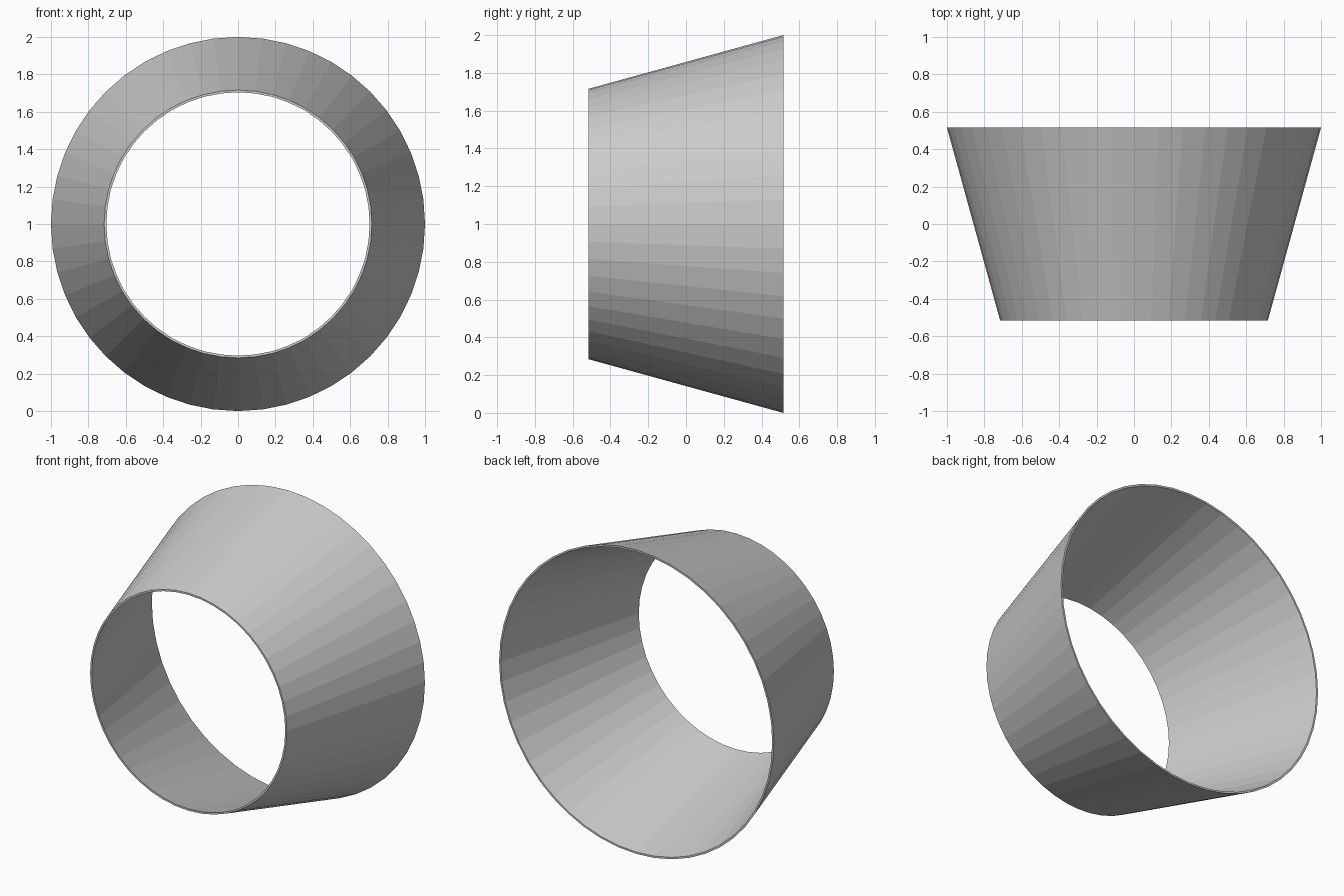
import bpy, bmesh
from math import cos, sin, tau

if "Cube" in bpy.data.objects:
    bpy.data.objects.remove(bpy.data.objects["Cube"])

SIDES = 48
# Wall cross-section as (radius, y): outer front, outer back, inner back, inner front
PROFILE = [(0.716, -0.515), (1.0, 0.515), (0.988, 0.515), (0.704, -0.515)]

# Tapered open ring, profile swept around the y axis
bm = bmesh.new()
rings = [[bm.verts.new((r * cos(tau * i / SIDES), y, 1 + r * sin(tau * i / SIDES)))
          for i in range(SIDES)] for r, y in PROFILE]
for k, ring in enumerate(rings):
    nxt = rings[(k + 1) % len(rings)]
    for i in range(SIDES):
        j = (i + 1) % SIDES
        bm.faces.new((ring[i], ring[j], nxt[j], nxt[i]))
bmesh.ops.recalc_face_normals(bm, faces=bm.faces)

mesh = bpy.data.meshes.new("tapered_ring")
bm.to_mesh(mesh)
bm.free()
bpy.context.collection.objects.link(bpy.data.objects.new("tapered_ring", mesh))
